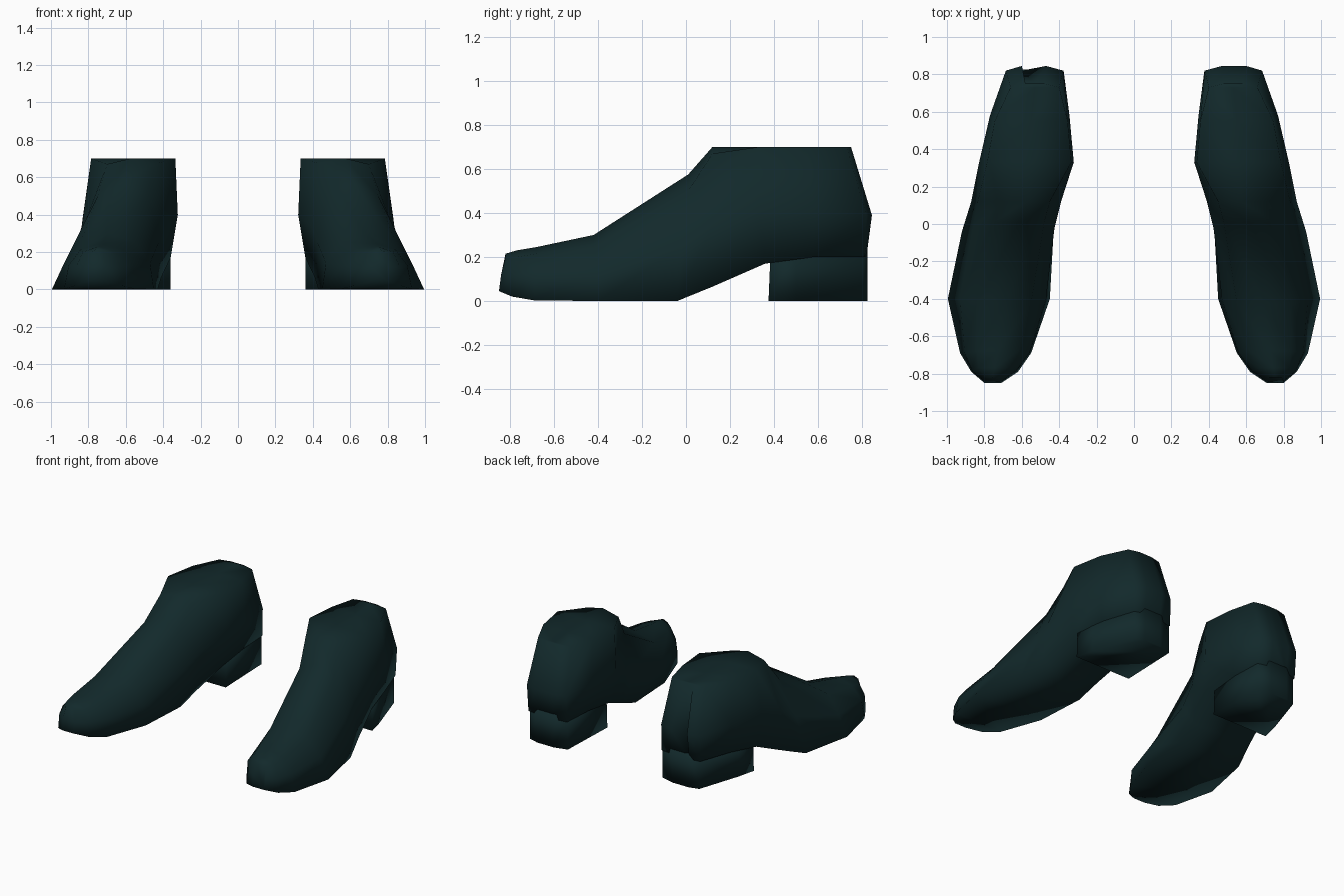
import bpy, bmesh

if "Cube" in bpy.data.objects:
    bpy.data.objects.remove(bpy.data.objects["Cube"])

leather = bpy.data.materials.new("dark teal leather")
leather.diffuse_color = (0.006, 0.022, 0.024, 1)
leather.use_nodes = True
leather.node_tree.nodes["Principled BSDF"].inputs["Base Color"].default_value = leather.diffuse_color

# Upper cross-sections from toe to back:
# (y, z) of sole, side, shoulder; ridge z; then inner/outer x of sole, side, shoulder
SECTIONS = [
    ((-.85, .045), (-.84, .12), (-.82, .20), .215, (.71, .80), (.71, .80), (.72, .79)),
    ((-.79, .02), (-.785, .12), (-.77, .20), .23, (.62, .87), (.63, .865), (.66, .83)),
    ((-.69, .003), (-.69, .13), (-.68, .215), .245, (.55, .93), (.56, .905), (.62, .84)),
    ((-.40, 0), (-.40, .14), (-.42, .255), .30, (.45, .995), (.47, .93), (.55, .84)),
    ((-.04, 0), (-.02, .25), (.01, .50), .575, (.43, .92), (.425, .86), (.48, .75)),
    ((.12, .065), (.12, .34), (.12, .67), .70, (.41, .87), (.39, .835), (.45, .70)),
    ((.36, .17), (.33, .40), (.33, .70), .70, (.36, .81), (.322, .828), (.335, .785)),
    ((.58, .20), (.58, .40), (.55, .70), .70, (.36, .76), (.345, .77), (.355, .745)),
    ((.81, .20), (.82, .39), (.73, .70), .70, (.375, .68), (.378, .685), (.40, .66)),
    ((.82, .20), (.845, .39), (.75, .70), .70, (.47, .60), (.47, .60), (.48, .58)),
]

# Heel outline (x, y), widest at the front face
HEEL = [(.36, .375), (.80, .375), (.77, .50), (.67, .805), (.60, .825),
        (.47, .825), (.375, .80)]


def loft(rings):
    """Closed skin through equal-length rings of points."""
    bm = bmesh.new()
    loops = [[bm.verts.new(p) for p in ring] for ring in rings]
    n = len(loops[0])
    for a, b in zip(loops, loops[1:]):
        for i in range(n):
            j = (i + 1) % n
            bm.faces.new((a[i], a[j], b[j], b[i]))
    bm.faces.new(loops[0])
    bm.faces.new(loops[-1])
    bmesh.ops.recalc_face_normals(bm, faces=bm.faces)
    return bm


def add_part(name, rings, side):
    bm = loft([[(side * x, y, z) for x, y, z in r] for r in rings])
    for f in bm.faces:
        f.smooth = True
    mesh = bpy.data.meshes.new(name)
    bm.to_mesh(mesh)
    bm.free()
    mesh.materials.append(leather)
    bpy.context.collection.objects.link(bpy.data.objects.new(name, mesh))


def upper_ring(sole, side, shoulder, ridge, xs, xm, xh):
    return [(xs[0], *sole), (xs[1], *sole), (xm[1], *side), (xh[1], *shoulder),
            (sum(xh) / 2, shoulder[0], ridge), (xh[0], *shoulder), (xm[0], *side)]


upper = [upper_ring(*s) for s in SECTIONS]
heel = [[(x, y + (.01 if y < .4 and z else 0), z) for x, y in HEEL]
        for z in (0, .24)]

# Mirrored pair
for label, side in (("left", 1), ("right", -1)):
    add_part(label + "_shoe_upper", upper, side)
    add_part(label + "_shoe_heel", heel, side)
